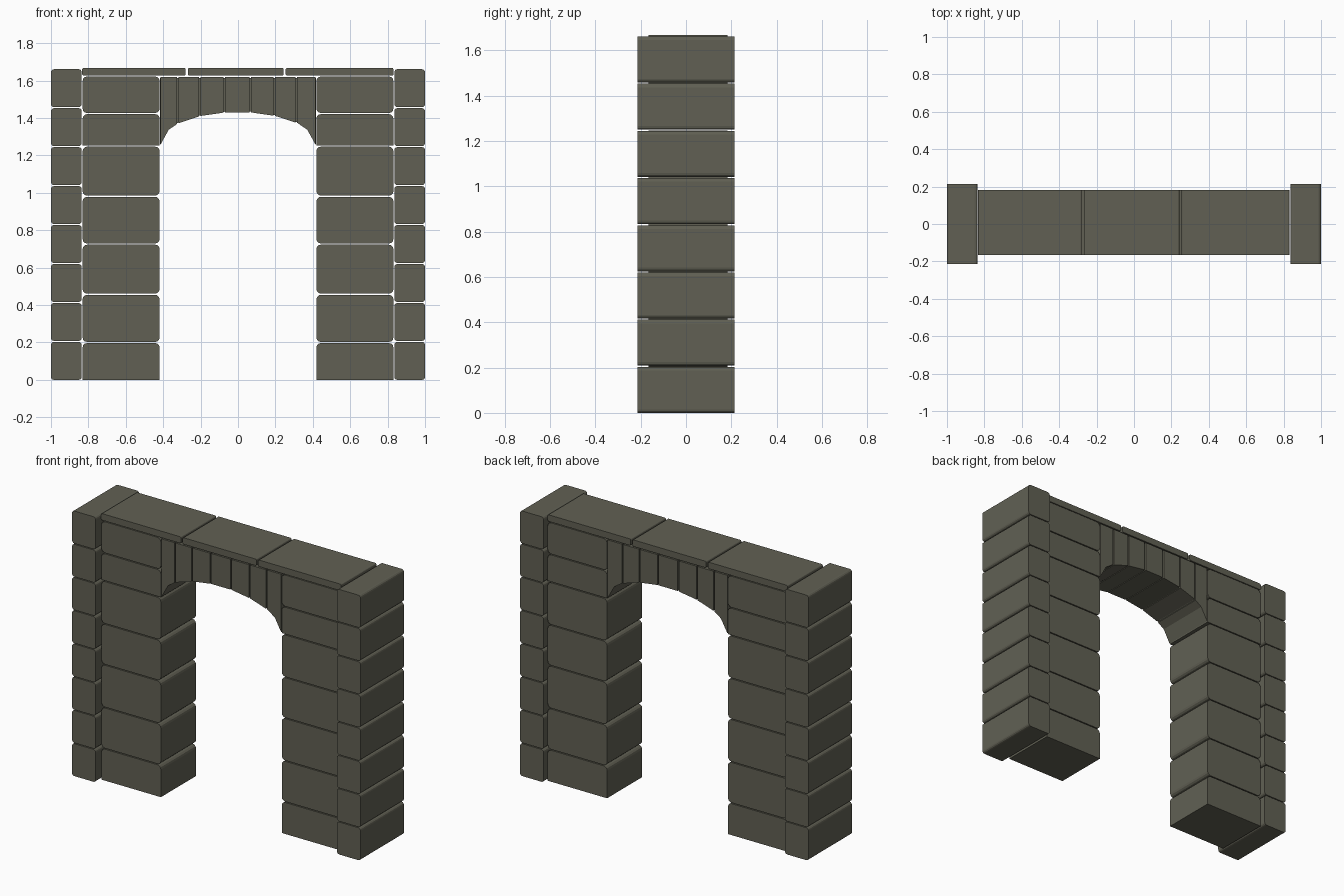
import bpy, bmesh

if "Cube" in bpy.data.objects:
    bpy.data.objects.remove(bpy.data.objects["Cube"])

stone = bpy.data.materials.new("grey_olive_stone")
stone.use_nodes = True
colour = (0.12, 0.118, 0.088, 1)
stone.diffuse_color = colour
stone.node_tree.nodes["Principled BSDF"].inputs["Base Color"].default_value = colour

FRONT, BACK = -0.165, 0.183


def finish(name, bm):
    bmesh.ops.recalc_face_normals(bm, faces=bm.faces)
    mesh = bpy.data.meshes.new(name)
    bm.to_mesh(mesh)
    bm.free()
    mesh.materials.append(stone)
    obj = bpy.data.objects.new(name, mesh)
    bpy.context.collection.objects.link(obj)
    return obj


def prism(name, outline, y0, y1, radius=0, round_base=True):
    """Extrude an x-z outline through y and round the edges that run along y."""
    bm = bmesh.new()
    face = bm.faces.new([bm.verts.new((x, y0, z)) for x, z in outline])
    base = min(z for x, z in outline)
    extruded = bmesh.ops.extrude_face_region(bm, geom=[face])["geom"]
    bmesh.ops.translate(bm, vec=(0, y1 - y0, 0),
                        verts=[v for v in extruded if isinstance(v, bmesh.types.BMVert)])
    if radius:
        edges = [e for e in bm.edges if abs(e.verts[0].co.y - e.verts[1].co.y) > 0.01
                 and (round_base or e.verts[0].co.z > base + 0.01)]
        bmesh.ops.bevel(bm, geom=edges, offset=radius, segments=3,
                        profile=0.5, affect='EDGES')
    return finish(name, bm)


def block(name, x0, x1, y0, y1, z0, z1, radius, round_base=True):
    return prism(name, [(x0, z0), (x1, z0), (x1, z1), (x0, z1)], y0, y1, radius, round_base)


# Outer pillars and inner piers on both sides
pier_levels = [0, 0.2, 0.458, 0.726, 0.982, 1.25, 1.424, 1.625]
for side, s in (("left", 1), ("right", -1)):
    for i in range(8):
        z = i * 0.2083
        xs = sorted((s * 0.836, s * 1.0))
        block(f"{side}_pillar_block_{i + 1}", *xs, -0.215, 0.215, z, z + 0.203, 0.016)
    for i, (low, high) in enumerate(zip(pier_levels, pier_levels[1:])):
        xs = sorted((s * 0.419, s * 0.831))
        block(f"{side}_pier_block_{i + 1}", *xs, FRONT, BACK, low + (0.003 if i else 0),
              high - 0.003, 0.024, round_base=i not in (0, 5))

# Arch curve: half profile mirrored across the middle
half = [(0.416, 1.255), (0.37, 1.338), (0.32, 1.372), (0.2, 1.411), (0.07, 1.43)]
curve = [(-x, z) for x, z in half] + half[::-1]


def arch_height(x):
    for (xa, za), (xb, zb) in zip(curve, curve[1:]):
        if xa <= x <= xb:
            return za + (zb - za) * (x - xa) / (xb - xa)
    return half[0][1]


# Arch stones with vertical joints, and a recessed core filling the joints
joints = [-0.419, -0.322, -0.204, -0.074, 0.066, 0.195, 0.312, 0.419]
for i, (a, b) in enumerate(zip(joints, joints[1:])):
    a, b = a + 0.004, b - 0.004
    under = [(a, arch_height(a))] + [p for p in curve if a < p[0] < b] + [(b, arch_height(b))]
    prism(f"arch_stone_{i + 1}", under + [(b, 1.62), (a, 1.62)], FRONT, BACK)
core = [(x, z + 0.004) for x, z in curve]
prism("arch_core", core + [(0.416, 1.615), (-0.416, 1.615)], FRONT + 0.012, BACK - 0.012)

# Capping slabs
for i, (a, b) in enumerate([(-0.833, -0.28), (-0.268, 0.243), (0.255, 0.831)]):
    block(f"cap_slab_{i + 1}", a, b, FRONT, BACK, 1.627, 1.668, 0.008)
